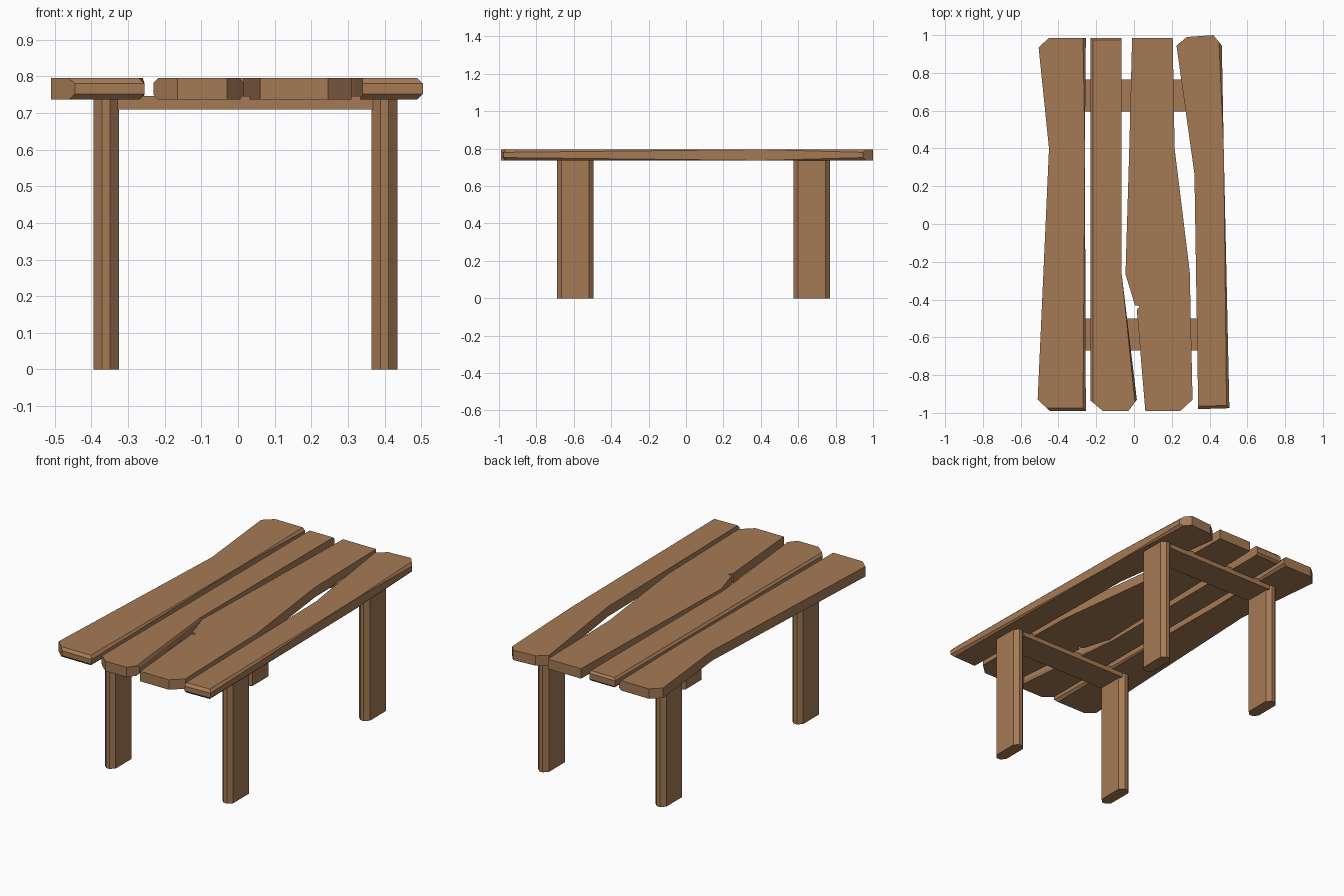
import bpy, bmesh

if "Cube" in bpy.data.objects:
    bpy.data.objects.remove(bpy.data.objects["Cube"])

wood = bpy.data.materials.new("brown wood")
wood.diffuse_color = (0.38, 0.195, 0.092, 1)
wood.use_nodes = True
wood.node_tree.nodes["Principled BSDF"].inputs["Base Color"].default_value = wood.diffuse_color


def prism(name, outline, z0, z1, chamfer_edges=(), width=0.015):
    """Extrude a counter-clockwise outline; chamfer the top and bottom rims of chosen sides."""
    bm = bmesh.new()
    low = [bm.verts.new((x, y, z0)) for x, y in outline]
    high = [bm.verts.new((x, y, z1)) for x, y in outline]
    n = len(outline)
    bm.faces.new(low[::-1])
    bm.faces.new(high)
    for i in range(n):
        j = (i + 1) % n
        bm.faces.new((low[i], low[j], high[j], high[i]))
    rims = [bm.edges.get((ring[i], ring[(i + 1) % n]))
            for i in chamfer_edges for ring in (low, high)]
    if rims:
        bmesh.ops.bevel(bm, geom=rims, offset=width, segments=1,
                        profile=0.5, affect='EDGES')
    bmesh.ops.recalc_face_normals(bm, faces=bm.faces)
    mesh = bpy.data.meshes.new(name)
    bm.to_mesh(mesh)
    bm.free()
    mesh.materials.append(wood)
    obj = bpy.data.objects.new(name, mesh)
    bpy.context.collection.objects.link(obj)
    return obj


# Rough-cut table top planks, outlines start at the front left
BOTTOM, TOP = 0.737, 0.795
prism("plank_far_left",
      [(-0.445, -0.99), (-0.255, -0.99), (-0.26, 0.4), (-0.255, 0.985),
       (-0.45, 0.985), (-0.505, 0.935), (-0.45, 0.4), (-0.51, -0.93)],
      BOTTOM, TOP, (0, 1, 2))
prism("plank_middle_left",
      [(-0.165, -0.99), (-0.03, -0.99), (0.015, -0.93), (-0.065, -0.265),
       (-0.065, 0.985), (-0.23, 0.985), (-0.23, -0.935)],
      BOTTOM, TOP, (2, 4, 5), 0.012)
prism("plank_middle_right",
      [(0.06, -0.99), (0.245, -0.99), (0.31, -0.93), (0.295, -0.25),
       (0.215, 0.4), (0.205, 0.985), (-0.01, 0.985), (-0.025, 0.4),
       (-0.045, -0.265), (0.005, -0.43), (0.03, -0.435), (0.015, -0.455)],
      BOTTOM, TOP)
prism("plank_far_right",
      [(0.34, -0.98), (0.505, -0.975), (0.475, 0.4), (0.465, 0.945),
       (0.42, 1.0), (0.28, 0.99), (0.225, 0.945), (0.32, 0.265)],
      BOTTOM, TOP, (0, 1, 2))


# Legs with chamfered corners and a flat cross beam at each end
def leg(name, x0, x1, y0, y1, c=0.024):
    prism(name, [(x0 + c, y0), (x1 - c, y0), (x1, y0 + c), (x1, y1 - c),
                 (x1 - c, y1), (x0 + c, y1), (x0, y1 - c), (x0, y0 + c)],
          0, BOTTOM + 0.002)


for end, y0, y1 in (("front", -0.69, -0.495), ("back", 0.575, 0.77)):
    leg(end + "_leg_left", -0.395, -0.325, y0, y1)
    leg(end + "_leg_right", 0.365, 0.435, y0, y1)
    prism(end + "_cross_beam",
          [(-0.335, y0 + 0.02), (0.375, y0 + 0.02),
           (0.375, y1 - 0.005), (-0.335, y1 - 0.005)], 0.71, 0.746)
